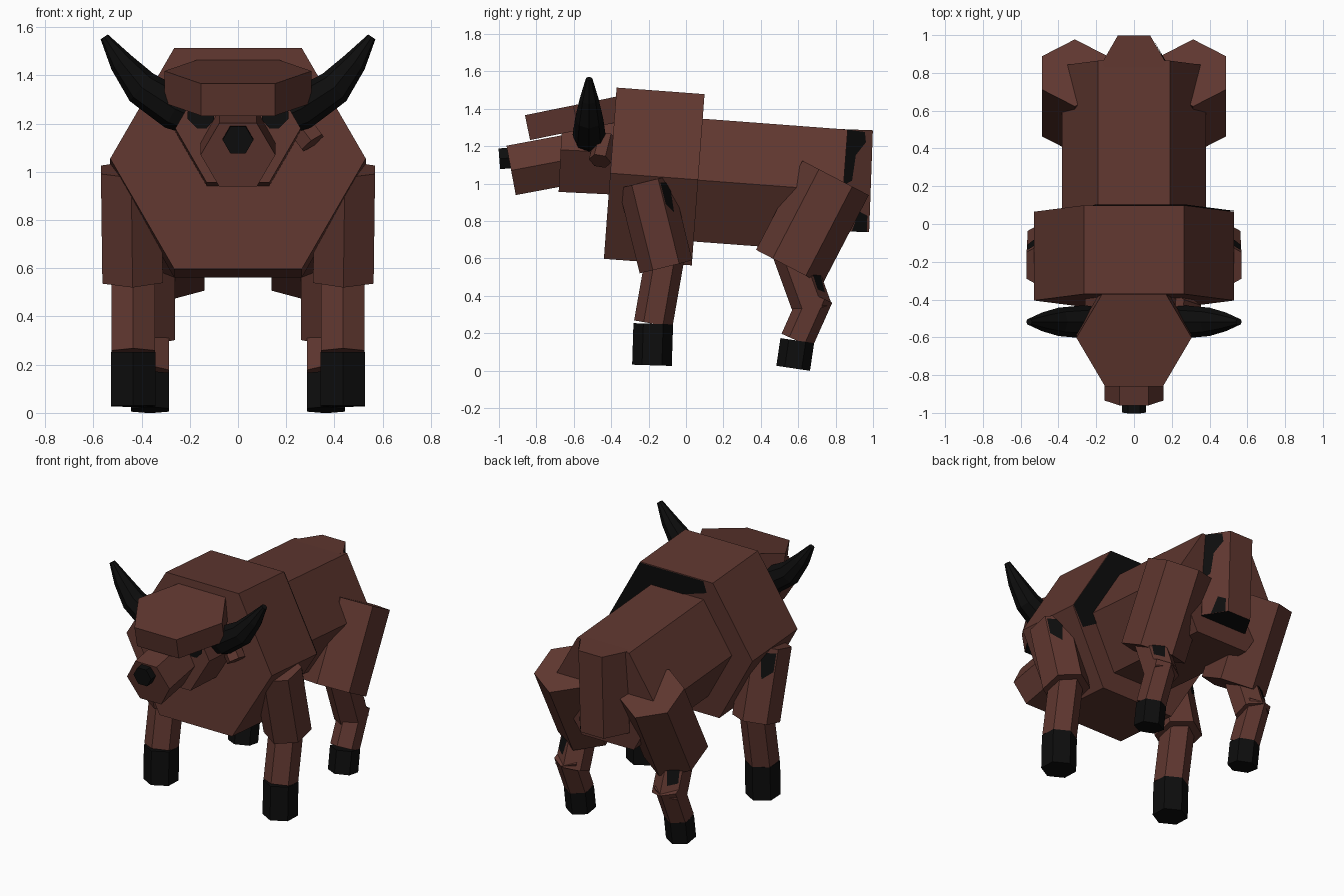
import bpy, bmesh, math
from mathutils import Vector

if "Cube" in bpy.data.objects:
    bpy.data.objects.remove(bpy.data.objects["Cube"])


def material(name, rgb):
    m = bpy.data.materials.new(name)
    m.diffuse_color = (*rgb, 1)
    m.use_nodes = True
    m.node_tree.nodes["Principled BSDF"].inputs["Base Color"].default_value = m.diffuse_color
    return m


BROWN = material("brown hide", (0.115, 0.038, 0.029))
BLACK = material("black horn", (0.004, 0.004, 0.004))
X, Y = Vector((1, 0, 0)), Vector((0, 1, 0))


def make(name, verts, faces, mats, mirror=False, black_faces=()):
    me = bpy.data.meshes.new(name)
    me.from_pydata([tuple(v) for v in verts], [], faces)
    for m in mats:
        me.materials.append(m)
    for i in black_faces:
        me.polygons[i].material_index = 1
    bm = bmesh.new()
    bm.from_mesh(me)
    if len(faces) > 1:
        bmesh.ops.recalc_face_normals(bm, faces=bm.faces)
    bm.to_mesh(me)
    bm.free()
    ob = bpy.data.objects.new(name, me)
    bpy.context.collection.objects.link(ob)
    if mirror:
        mod = ob.modifiers.new("mirror", 'MIRROR')
        mod.use_bisect_axis[0] = False
        mod.use_mirror_merge = False
    return ob


def tube(name, path, radii, mat=BROWN, n=6, phase=0, ref=X, mirror=False, black_faces=()):
    """Loft n-sided rings along a path; returns rings for colour patches."""
    pts = [Vector(p) for p in path]
    if not isinstance(radii, (list, tuple)):
        radii = [radii] * len(pts)
    rings = []
    for i, p in enumerate(pts):
        d = (pts[min(i + 1, len(pts) - 1)] - pts[max(i - 1, 0)]).normalized()
        e1 = (ref - d * ref.dot(d)).normalized()
        e2 = d.cross(e1)
        ang = [math.radians(phase + 360 * k / n) for k in range(n)]
        rings.append([p + radii[i] * (math.cos(a) * e1 + math.sin(a) * e2) for a in ang])
    verts = [v for r in rings for v in r]
    faces = [[i * n + k, i * n + (k + 1) % n, (i + 1) * n + (k + 1) % n, (i + 1) * n + k]
             for i in range(len(pts) - 1) for k in range(n)]
    faces += [list(range(n))[::-1], [(len(pts) - 1) * n + k for k in range(n)]]
    make(name, verts, faces, [mat, BLACK], mirror, black_faces)
    return rings


def patch(name, rings, k, uts, mirror=False):
    """Flat black marking lying on side face k, outline in (u across, t along)."""
    a, b = rings[0], rings[-1]
    p, q, r, s = a[k], a[(k + 1) % 6], b[k], b[(k + 1) % 6]
    nrm = (q - p).cross(r - p).normalized()
    if nrm.dot(p + q - a[0] - a[3]) < 0:
        nrm.negate()
    verts = [p.lerp(q, u).lerp(r.lerp(s, u), t) + nrm * 0.004 for u, t in uts]
    make(name, verts, [list(range(len(verts)))], [BLACK], mirror)


# Torso
tube("chest", [(0, -.405, 1.055), (0, .065, 1.02)], .53)
tube("hindquarters", [(0, .04, 1.02), (0, .84, .96)], .38)
tail = tube("tail", [(0, .832, .745), (0, .852, 1.29)], .17, black_faces=(6,))

# Head
tube("head", [(0, -.67, 1.18), (0, -.36, 1.165)], .26)
tube("muzzle", [(0, -.935, 1.07), (0, -.60, 1.133)], .155)
tube("nose", [(0, -.998, 1.132), (0, -.90, 1.14)], .064, BLACK)
tube("forehead", [(0, -.575, 1.285), (0, -.602, 1.418)], .305, black_faces=(6,))
tube("ear", [(.22, -.43, 1.24), (.31, -.46, 1.12)], .06, ref=Y)
make("eye", [(.10, -.676, 1.25), (.10, -.676, 1.215), (.13, -.676, 1.18),
             (.17, -.676, 1.18), (.21, -.676, 1.22), (.21, -.676, 1.25)],
     [[0, 1, 2, 3, 4, 5]], [BLACK], True)
tube("horn", [(.15, -.518, 1.21), (.26, -.518, 1.26), (.40, -.518, 1.35),
              (.485, -.518, 1.455), (.555, -.518, 1.56)],
     [.07, .088, .075, .05, .018], BLACK, n=8, ref=Y, mirror=True)

# Front legs
arm = tube("front_upper_leg", [(.443, -.22, 1.01), (.437, -.107, .555)], .145, phase=30, mirror=True)
tube("front_lower_leg", [(.435, -.11, .62), (.435, -.175, .25)], .104, phase=30, mirror=True)
tube("front_hoof", [(.435, -.175, .25), (.435, -.182, .028)], .106, BLACK, phase=30, mirror=True)

# Hind legs
tube("thigh", [(.313, .80, 1.03), (.313, .552, .553)], .2, phase=30, mirror=True)
shin = tube("hind_middle_leg", [(.352, .56, .65), (.352, .68, .32)], .105, phase=30, mirror=True)
tube("hind_lower_leg", [(.365, .70, .40), (.365, .593, .16)], .09, phase=30, mirror=True)
tube("hind_hoof", [(.365, .595, .16), (.365, .573, .012)], .091, BLACK, phase=30, mirror=True)

# Black markings
chest_outline = [(.53, 1.02), (.265, 1.475), (-.20, 1.475), (-.22, 1.40), (0, 1.33), (.2, 1.2), (.33, .97), (.45, .9)]
make("chest_back_marking", [(x, .07 + (z - 1.02) * .075, z) for x, z in chest_outline],
     [list(range(len(chest_outline)))], [BLACK])
patch("tail_marking", tail, 0, [(0, .45), (.3, .5), (.4, .75), (.75, .88), (.7, .98), (0, 1)])
patch("tail_tip_marking", tail, 0, [(.35, 0), (.9, 0), (.9, .16), (.6, .2)])
patch("front_leg_marking", arm, 4, [(.3, .08), (.95, .05), (.95, .3), (.5, .42)], True)
patch("hind_leg_marking", shin, 4, [(.05, .45), (.8, .4), (.9, .72), (.3, .8)], True)
